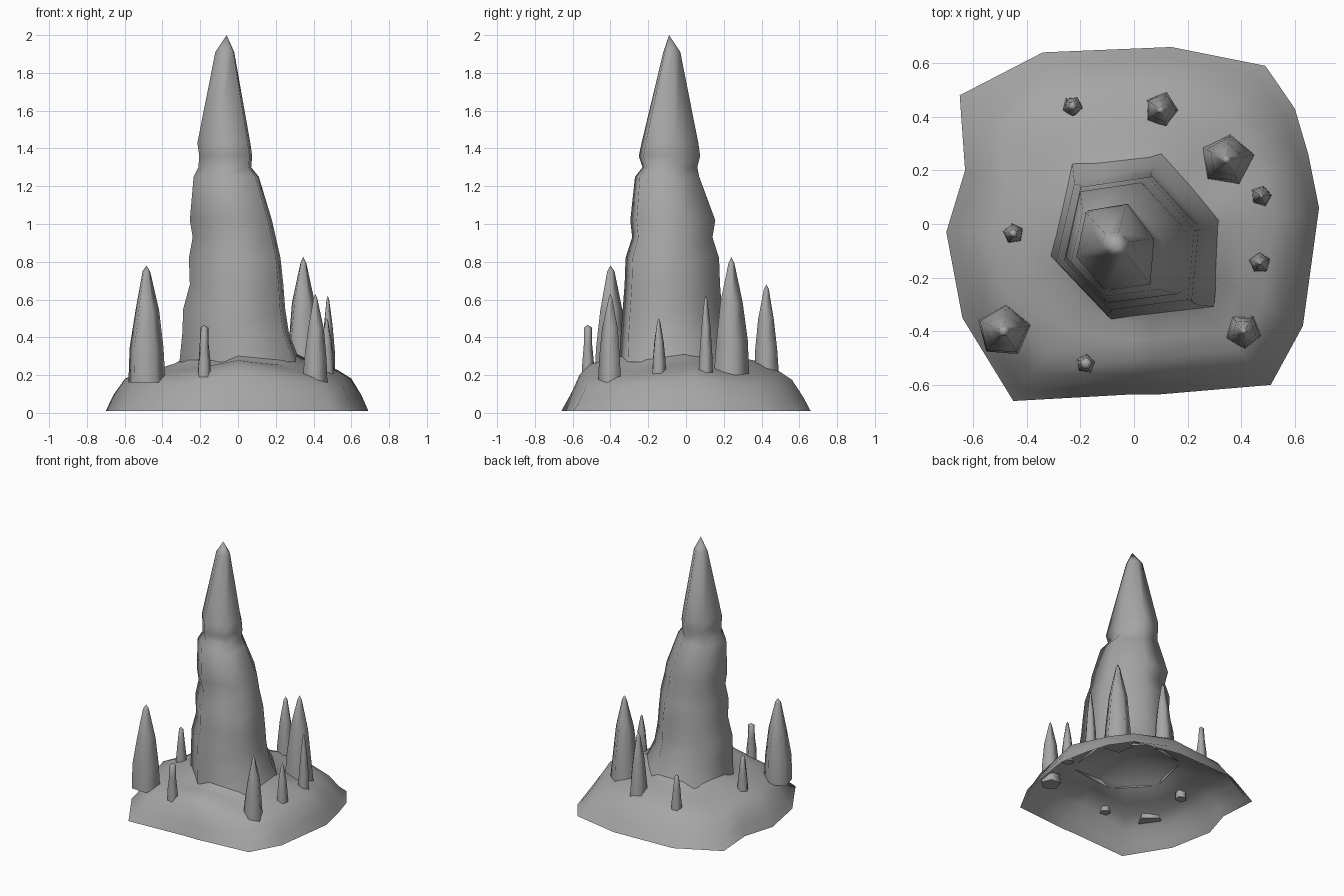
import bpy
import bmesh
import math
import random
from mathutils import Vector

random.seed(4)

default = bpy.data.objects.get("Cube")
if default:
    bpy.data.objects.remove(default, do_unlink=True)

# One plain stone colour
stone = bpy.data.materials.new("grey_stone")
stone.use_nodes = True
COLOUR = (0.38, 0.38, 0.38, 1)
stone.diffuse_color = COLOUR
stone.node_tree.nodes["Principled BSDF"].inputs["Base Color"].default_value = COLOUR


def loft(name, rings, tip, close_base=False):
    """Skin a stack of rings and finish it with a fan to the tip."""
    bm = bmesh.new()
    loops = [[bm.verts.new(p) for p in ring] for ring in rings]
    n = len(loops[0])
    for low, high in zip(loops, loops[1:]):
        for i in range(n):
            j = (i + 1) % n
            bm.faces.new((low[i], low[j], high[j], high[i]))
    top = bm.verts.new(tip)
    for i in range(n):
        bm.faces.new((loops[-1][i], loops[-1][(i + 1) % n], top))
    if close_base:
        bm.faces.new(loops[0][::-1])
    mesh = bpy.data.meshes.new(name)
    bm.to_mesh(mesh)
    bm.free()
    mesh.materials.append(stone)
    obj = bpy.data.objects.new(name, mesh)
    bpy.context.collection.objects.link(obj)
    bpy.ops.object.select_all(action='DESELECT')
    obj.select_set(True)
    bpy.context.view_layer.objects.active = obj
    bpy.ops.object.shade_smooth_by_angle(angle=math.radians(84))


# Spire: a six-sided section fitted to left, right, front, back at each height
section = [(1, 0.2), (0.3, 1), (-0.75, 0.85), (-1, -0.25), (-0.3, -1), (0.9, -0.85)]
levels = [(0.27, -0.31, 0.33, -0.355, 0.27),
          (0.42, -0.295, 0.27, -0.345, 0.21),
          (0.55, -0.29, 0.25, -0.335, 0.19),
          (0.68, -0.255, 0.24, -0.325, 0.18),
          (0.82, -0.26, 0.225, -0.32, 0.175),
          (0.93, -0.24, 0.20, -0.285, 0.14),
          (1.02, -0.255, 0.18, -0.295, 0.155),
          (1.25, -0.235, 0.11, -0.27, 0.07),
          (1.30, -0.21, 0.07, -0.23, 0.06),
          (1.36, -0.205, 0.075, -0.25, 0.075),
          (1.43, -0.215, 0.065, -0.235, 0.065),
          (1.91, -0.12, -0.02, -0.12, -0.03)]
spire_rings = [[((l + r) / 2 + u * (r - l) / 2, (f + b) / 2 + v * (b - f) / 2, z)
                for u, v in section] for z, l, r, f, b in levels]
loft("main_spire", spire_rings, (-0.06, -0.09, 2.0))

# Hollow mound: irregular outline drawn inwards and upwards to the spire foot
outline = [(0.69, 0.06), (0.65, 0.26), (0.60, 0.43), (0.49, 0.59), (0.14, 0.66),
           (-0.34, 0.64), (-0.65, 0.48), (-0.63, 0.20), (-0.70, -0.03),
           (-0.64, -0.35), (-0.45, -0.66), (0.0, -0.635), (0.10, -0.635),
           (0.51, -0.60), (0.63, -0.38)]
slope = [(0, 0.01), (0.1, 0.1), (0.25, 0.185), (0.45, 0.22), (0.7, 0.24),
         (0.9, 0.265), (1.02, 0.295)]
centre = Vector((0.0, -0.05))
foot = [Vector(p[:2]) - centre for p in spire_rings[0]]


def foot_radius(direction):
    """Distance from the centre to the spire foot along a direction."""
    reach = []
    for a, b in zip(foot, foot[1:] + foot[:1]):
        normal = Vector((b.y - a.y, a.x - b.x))
        if normal.dot(direction) > 0:
            reach.append(normal.dot(a) / normal.dot(direction))
    return min(reach)


def swell(x, y):
    """Soft crests in front, behind and at the left, with lower corners."""
    front = math.exp(-((x / 0.25) ** 2 + ((y + 0.47) / 0.1) ** 2))
    back = math.exp(-((x / 0.25) ** 2 + ((y - 0.38) / 0.12) ** 2))
    left = math.exp(-(((x - 0.42) / 0.12) ** 2 + (y / 0.15) ** 2))
    return 0.045 * front + 0.045 * back + 0.025 * left - 0.2 * abs(x * y)


mound_rings = []
for t, z in slope:
    ring = []
    for p in outline:
        p = Vector(p)
        direction = (p - centre).normalized()
        q = p.lerp(centre + direction * foot_radius(direction), t)
        ring.append((q.x, q.y, max(0.01 if t == 0 else 0.03, z + swell(q.x, q.y))
                     if t else z))
    mound_rings.append(ring)
loft("mound", mound_rings, (centre.x, centre.y, 0.42))


# Small stalagmites: name, x, y, radius, base, top, width near the tip
def spike(name, x, y, radius, base, top, tip):
    turn = random.uniform(0, math.tau)
    rings = []
    for h, w in [(0, 1), (0.3, 0.88), (0.62, 0.62), (0.95, tip)]:
        ring = []
        for i in range(5):
            a = turn + math.tau * i / 5
            r = radius * w * random.uniform(0.94, 1.08)
            ring.append((x + r * math.cos(a), y + r * math.sin(a),
                         base + h * (top - base)))
        rings.append(ring)
    loft(name, rings, (x, y, top), close_base=True)


for args in [("front_right_large_spike", -0.485, -0.40, 0.104, 0.16, 0.78, 0.2),
             ("back_left_large_spike", 0.345, 0.24, 0.10, 0.19, 0.825, 0.16),
             ("back_spike", 0.10, 0.425, 0.068, 0.19, 0.68, 0.2),
             ("front_left_spike", 0.41, -0.40, 0.07, 0.14, 0.63, 0.15),
             ("left_rear_small_spike", 0.475, 0.105, 0.04, 0.20, 0.62, 0.2),
             ("left_small_spike", 0.47, -0.145, 0.043, 0.18, 0.50, 0.2),
             ("front_small_spike", -0.18, -0.52, 0.038, 0.19, 0.465, 0.6),
             ("right_small_spike", -0.45, -0.035, 0.04, 0.18, 0.48, 0.4),
             ("back_right_small_spike", -0.23, 0.44, 0.04, 0.18, 0.46, 0.4)]:
    spike(*args)
